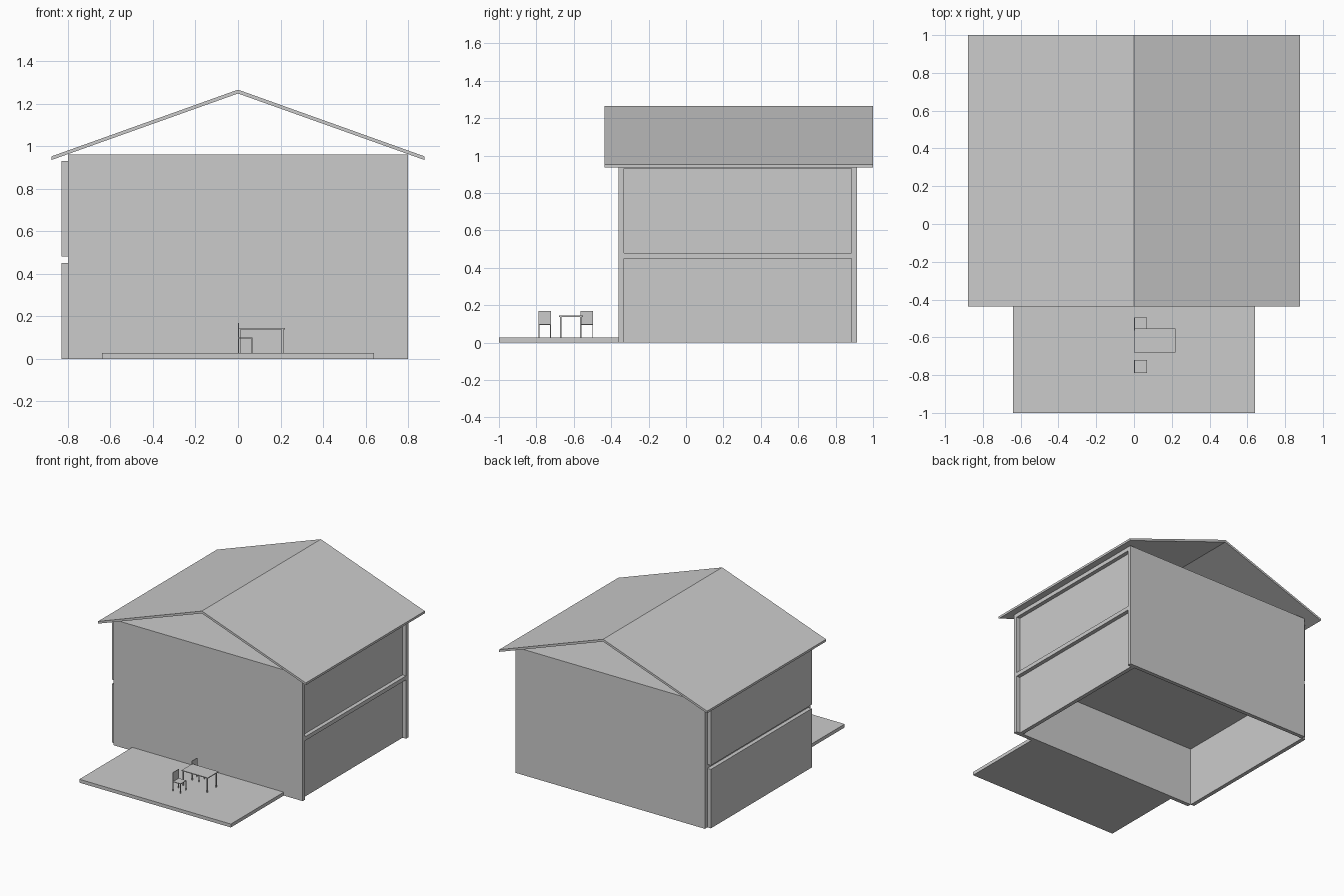
import bpy

cube = bpy.data.objects.get("Cube")
if cube:
    bpy.data.objects.remove(cube, do_unlink=True)

grey = bpy.data.materials.new("light grey")
grey.use_nodes = True
grey.diffuse_color = (0.6, 0.6, 0.6, 1)
bsdf = next(n for n in grey.node_tree.nodes if n.type == 'BSDF_PRINCIPLED')
bsdf.inputs["Base Color"].default_value = (0.6, 0.6, 0.6, 1)


def mesh_object(name, verts, faces):
    mesh = bpy.data.meshes.new(name)
    mesh.from_pydata(verts, [], faces)
    mesh.materials.append(grey)
    obj = bpy.data.objects.new(name, mesh)
    bpy.context.collection.objects.link(obj)
    return obj


def prism(name, profile, y0, y1):
    """Extrude an (x, z) outline, listed anticlockwise from the front, along y."""
    n = len(profile)
    verts = [(x, y, z) for y in (y0, y1) for x, z in profile]
    sides = [(i, i + n, (i + 1) % n + n, (i + 1) % n) for i in range(n)]
    return mesh_object(name, verts, [tuple(range(n)), tuple(reversed(range(n, 2 * n)))] + sides)


def box(name, xs, ys, zs):
    (x0, x1), (z0, z1) = xs, zs
    return prism(name, [(x0, z0), (x1, z0), (x1, z1), (x0, z1)], *ys)


def legs(name, xs, ys, z0, z1, t):
    """Four square legs just inside a footprint."""
    for side, x in (("right", xs[0]), ("left", xs[1] - t)):
        for end, y in (("front", ys[0]), ("back", ys[1] - t)):
            box(f"{name}_{end}_{side}_leg", (x, x + t), (y, y + t), (z0, z1))


WALL = 0.03
STOREY = 0.48
HALF = 0.8
FRONT, BACK = -0.362, 0.915
INNER = (FRONT + WALL, BACK - WALL)

# Front and back walls
box("front_wall", (-HALF, HALF), (FRONT, INNER[0]), (0, 2 * STOREY))
box("back_wall", (-HALF, HALF), (INNER[1], BACK), (0, 2 * STOREY))

# Side panels and the slab above them, for each storey
for level, name in enumerate(("lower", "upper")):
    base, top = level * STOREY, (level + 1) * STOREY
    box(f"{name}_right_panel", (-HALF - WALL, -HALF), INNER, (base, top - WALL))
    box(f"{name}_left_panel", (HALF - 2 * WALL, HALF - WALL), INNER, (base, top - WALL))
    box(f"{name}_slab", (-HALF, HALF), INNER, (top - WALL, top))

# Open gable roof
prism("roof", [(-0.878, 0.935), (0, 1.248), (0.878, 0.935),
               (0.878, 0.952), (0, 1.266), (-0.878, 0.952)], -0.436, 1.0)

# Patio
DECK = 0.026
box("patio", (-0.64, 0.64), (-1.0, FRONT), (0, DECK))

# Table
box("table_top", (0, 0.221), (-0.68, -0.552), (0.138, 0.144))
legs("table", (0.003, 0.213), (-0.673, -0.559), DECK, 0.138, 0.008)

# Chairs
for name, y in (("front_chair", -0.789), ("back_chair", -0.564)):
    xs, ys = (0, 0.068), (y, y + 0.068)
    box(f"{name}_seat", xs, ys, (0.095, 0.1))
    box(f"{name}_back", (0, 0.005), ys, (0.1, 0.169))
    legs(name, xs, ys, DECK, 0.095, 0.005)
